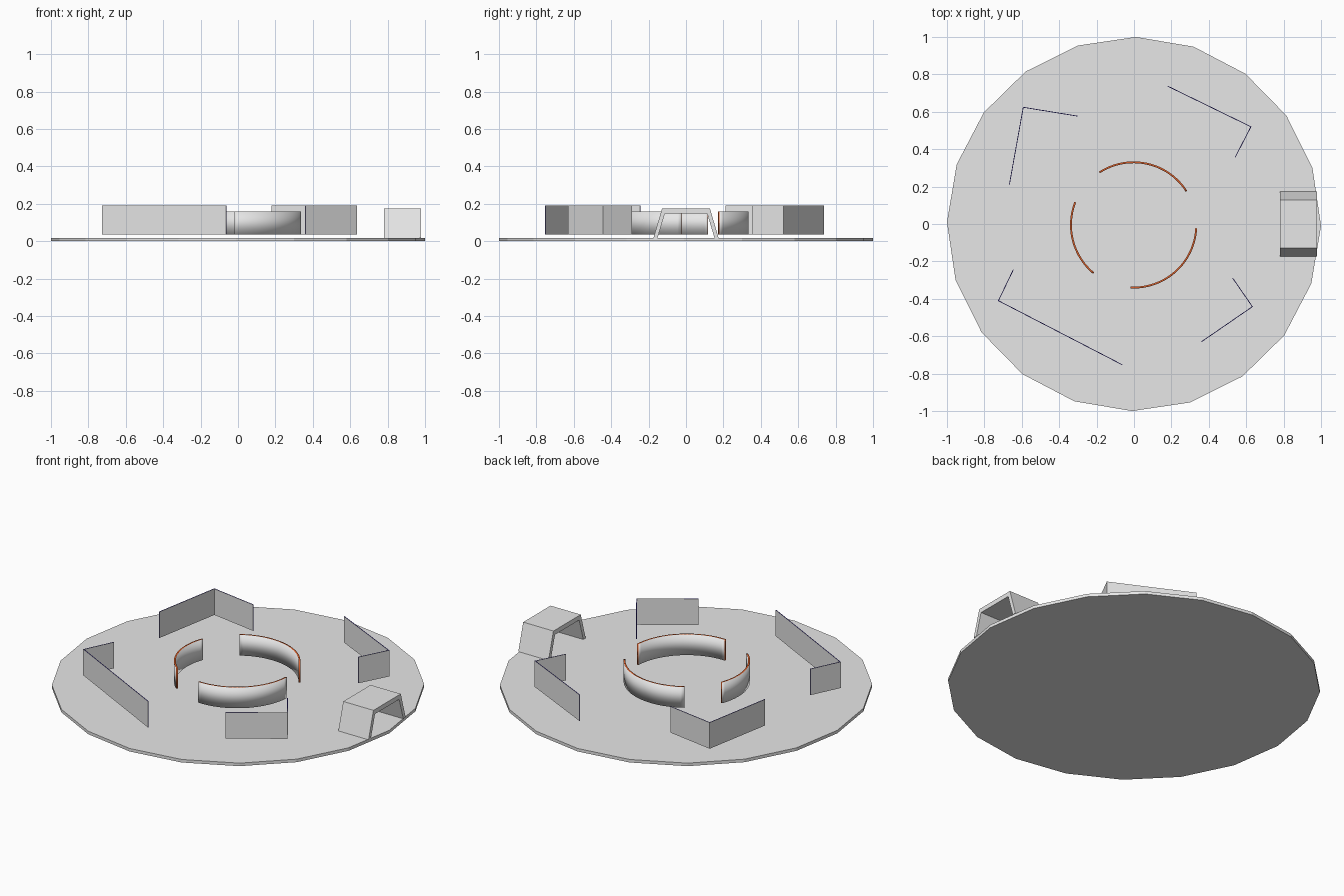
import bpy, bmesh, math

if "Cube" in bpy.data.objects:
    bpy.data.objects.remove(bpy.data.objects["Cube"])


def material(name, rgb):
    m = bpy.data.materials.new(name)
    m.diffuse_color = (*rgb, 1)
    m.use_nodes = True
    m.node_tree.nodes["Principled BSDF"].inputs["Base Color"].default_value = m.diffuse_color
    return m


GREY = material("light_grey", (0.8, 0.8, 0.8))
ORANGE = material("orange_trim", (0.72, 0.12, 0.025))
BLUE = material("blue_trim", (0.06, 0.04, 0.45))


def make_object(name, bm, mats):
    me = bpy.data.meshes.new(name)
    bm.normal_update()
    bm.to_mesh(me)
    bm.free()
    ob = bpy.data.objects.new(name, me)
    bpy.context.collection.objects.link(ob)
    for m in mats:
        me.materials.append(m)
    return ob


def ribbon(name, path, z0, z1, thickness, trim):
    """Upright wall along a path; its rim (top, bottom, ends) takes the trim colour."""
    bm = bmesh.new()
    low = [bm.verts.new((x, y, z0)) for x, y in path]
    high = [bm.verts.new((x, y, z1)) for x, y in path]
    for i in range(len(path) - 1):
        bm.faces.new((low[i], low[i + 1], high[i + 1], high[i]))
    ob = make_object(name, bm, (GREY, trim))
    mod = ob.modifiers.new("thickness", 'SOLIDIFY')
    mod.thickness = thickness
    mod.offset = 0
    mod.use_even_offset = True
    mod.material_offset_rim = 1
    return ob


# Round base with twenty sides
bm = bmesh.new()
bmesh.ops.create_cone(bm, cap_ends=True, segments=20, radius1=1, radius2=1, depth=0.018)
bmesh.ops.translate(bm, verts=bm.verts, vec=(0, 0, 0.009))
base = make_object("base", bm, (GREY,))
# put a corner just below the +x axis
v = base.data.vertices[0].co
turn = math.radians(-0.6) - math.atan2(v.y, v.x)
for p in base.data.vertices:
    x, y = p.co.x, p.co.y
    p.co.x = x * math.cos(turn) - y * math.sin(turn)
    p.co.y = x * math.sin(turn) + y * math.cos(turn)

# Bent outer walls
walls = {
    "outer_wall_back_right": [(0.18, 0.737), (0.625, 0.52), (0.54, 0.355)],
    "outer_wall_back_left": [(-0.303, 0.577), (-0.592, 0.624), (-0.666, 0.212)],
    "outer_wall_front_left": [(-0.645, -0.244), (-0.725, -0.41), (-0.062, -0.753)],
    "outer_wall_front_right": [(0.36, -0.63), (0.633, -0.442), (0.528, -0.29)],
}
for name, path in walls.items():
    ribbon(name, path, 0.035, 0.19, 0.004, BLUE)

# Curved inner walls
arcs = {"back": (32.5, 123), "left": (158.7, 230.3), "front": (267, 357)}
for side, (a0, a1) in arcs.items():
    n = 24
    path = []
    for i in range(n + 1):
        a = math.radians(a0 + (a1 - a0) * i / n)
        path.append((-0.002 + 0.335 * math.cos(a), -0.005 + 0.335 * math.sin(a)))
    arc = ribbon("inner_wall_" + side, path, 0.037, 0.16, 0.01, ORANGE)
    bpy.ops.object.select_all(action='DESELECT')
    arc.select_set(True)
    bpy.context.view_layer.objects.active = arc
    bpy.ops.object.shade_smooth_by_angle(angle=math.radians(30))

# Open tunnel at the right edge, a trapezoid arch extruded along x
half = [(-0.174, 0.018), (-0.128, 0.175)]
inner = [(-0.113, 0.148), (-0.152, 0.018)]
profile = half + [(-y, z) for y, z in reversed(half)]
hollow = inner[::-1] + [(-y, z) for y, z in inner]
bm = bmesh.new()
rings = []
for x in (0.78, 0.978):
    rings.append([[bm.verts.new((x, y, z)) for y, z in loop] for loop in (profile, hollow)])
(o0, i0), (o1, i1) = rings
for k in range(3):
    bm.faces.new((o0[k], o0[k + 1], o1[k + 1], o1[k]))
    bm.faces.new((i0[k], i1[k], i1[k + 1], i0[k + 1]))
    bm.faces.new((o0[k], i0[k], i0[k + 1], o0[k + 1]))
    bm.faces.new((o1[k], o1[k + 1], i1[k + 1], i1[k]))
for k in (0, 3):
    bm.faces.new((o0[k], o1[k], i1[k], i0[k]))
bmesh.ops.recalc_face_normals(bm, faces=bm.faces)
make_object("tunnel", bm, (GREY,))
